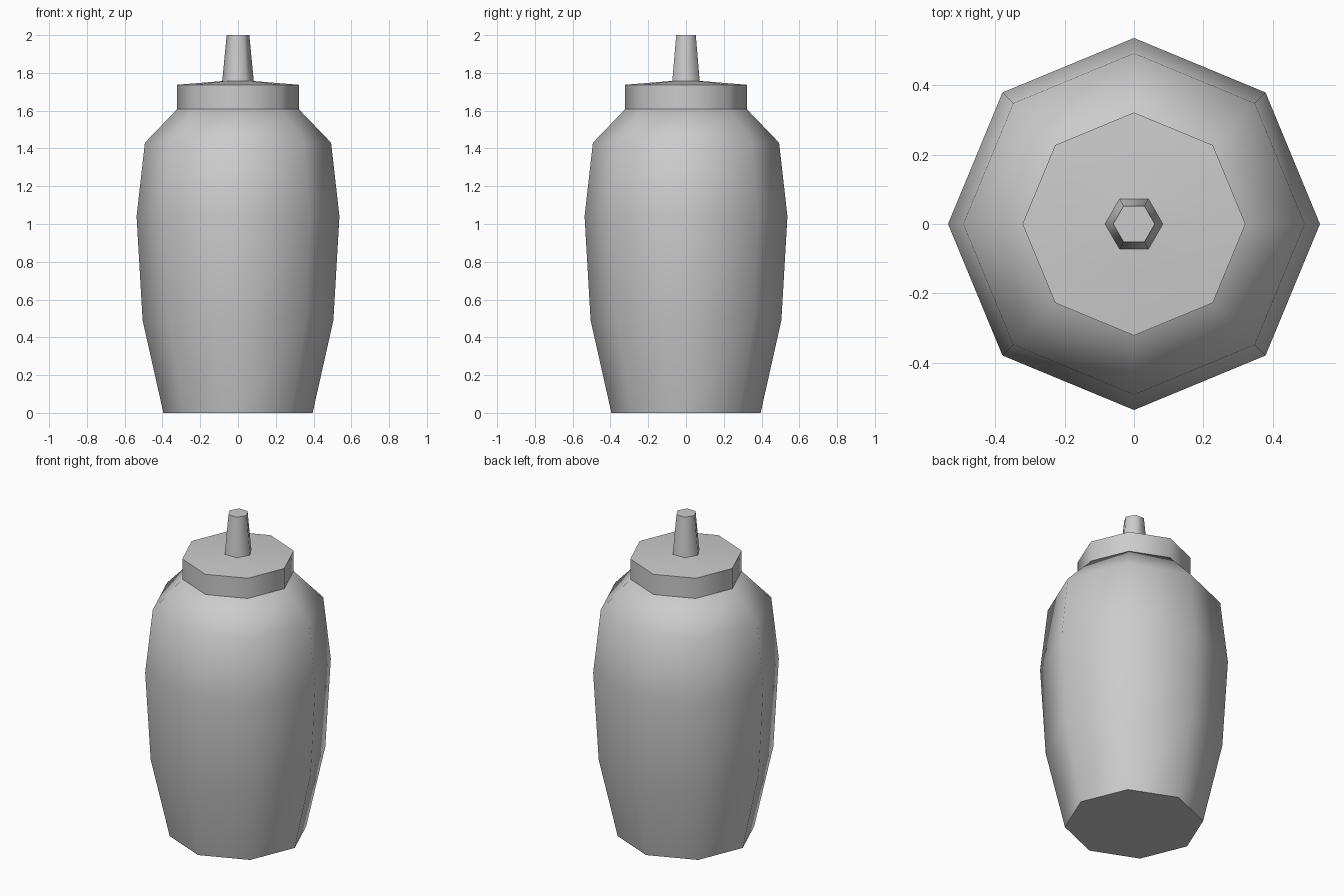
import bpy, bmesh, math

cube = bpy.data.objects.get("Cube")
if cube:
    bpy.data.objects.remove(cube, do_unlink=True)

grey = bpy.data.materials.new("plain grey")
grey.use_nodes = True
colour = (0.6, 0.6, 0.6, 1)
grey.diffuse_color = colour
grey.node_tree.nodes["Principled BSDF"].inputs["Base Color"].default_value = colour


def lathe(name, profile, sides):
    """Closed turned part from (radius, height) rings, first corner on +x."""
    bm = bmesh.new()
    rings = []
    for r, z in profile:
        angles = [math.tau * i / sides for i in range(sides)]
        rings.append([bm.verts.new((r * math.cos(a), r * math.sin(a), z)) for a in angles])
    for low, high in zip(rings, rings[1:]):
        for i in range(sides):
            j = (i + 1) % sides
            bm.faces.new((low[i], low[j], high[j], high[i]))
    bm.faces.new(rings[0][::-1])
    bm.faces.new(rings[-1])
    mesh = bpy.data.meshes.new(name)
    bm.to_mesh(mesh)
    bm.free()
    mesh.materials.append(grey)
    obj = bpy.data.objects.new(name, mesh)
    bpy.context.collection.objects.link(obj)
    bpy.ops.object.select_all(action='DESELECT')
    obj.select_set(True)
    bpy.context.view_layer.objects.active = obj
    bpy.ops.object.shade_smooth_by_angle(angle=math.radians(65))
    return obj


# Bulging bottle body
lathe("bottle_body", [(0.395, 0), (0.505, 0.49), (0.537, 1.04), (0.493, 1.43), (0.32, 1.61)], 8)
# Screw cap with a slightly raised top
lathe("cap", [(0.322, 1.61), (0.322, 1.737), (0.08, 1.757)], 8)
# Tapered six-sided nozzle
lathe("nozzle", [(0.084, 1.752), (0.06, 2)], 6)
